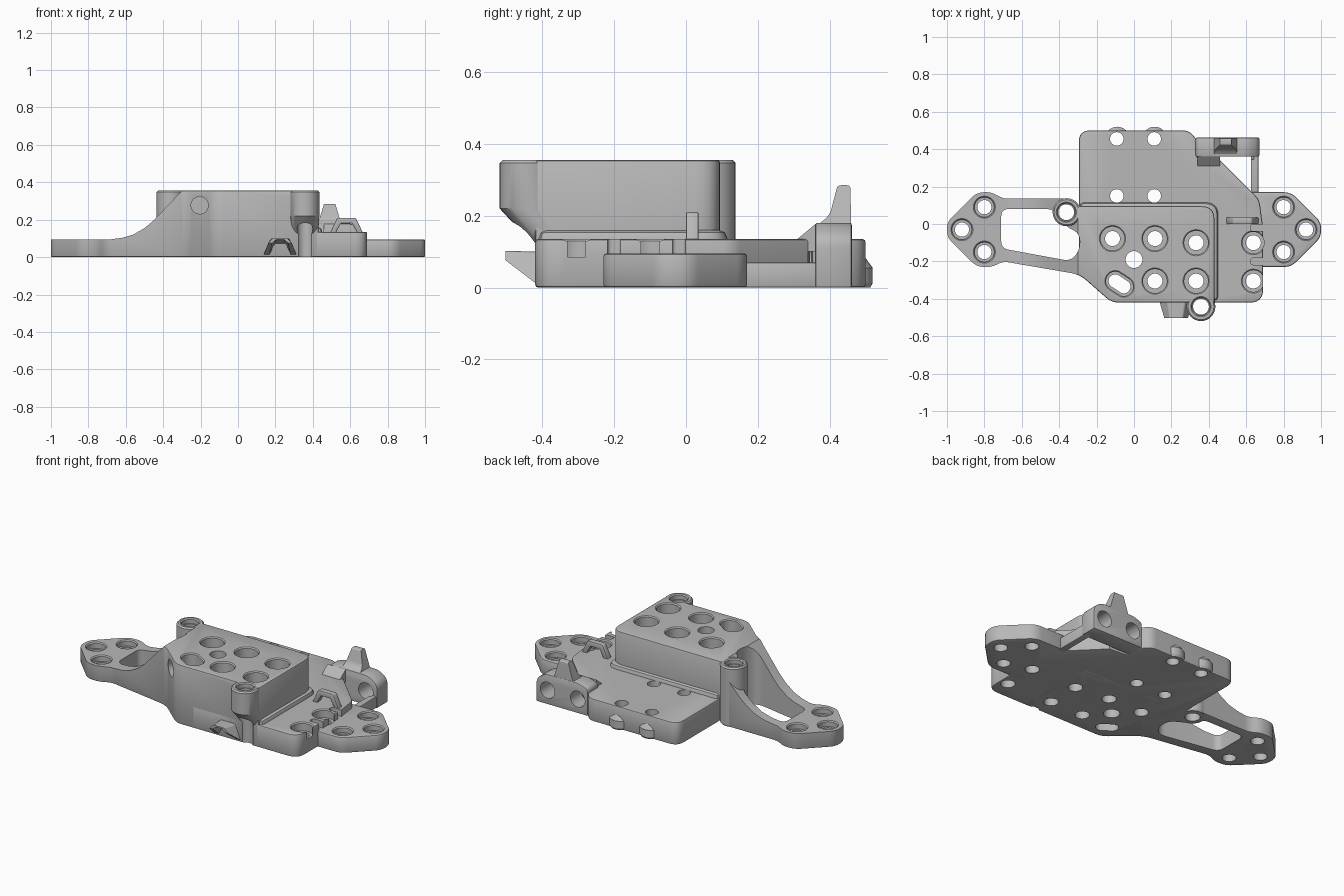
import bpy, bmesh, math
from mathutils import Vector

cube = bpy.data.objects.get("Cube")
if cube:
    bpy.data.objects.remove(cube, do_unlink=True)

grey = bpy.data.materials.new("machined grey")
grey.use_nodes = True
grey.diffuse_color = (0.48, 0.48, 0.48, 1)
grey.node_tree.nodes["Principled BSDF"].inputs["Base Color"].default_value = (0.48, 0.48, 0.48, 1)

parts, cutters = [], []


def finish(name, bm, cutter=False):
    bmesh.ops.recalc_face_normals(bm, faces=bm.faces)
    mesh = bpy.data.meshes.new(name)
    bm.to_mesh(mesh)
    bm.free()
    mesh.materials.append(grey)
    ob = bpy.data.objects.new(name, mesh)
    bpy.context.collection.objects.link(ob)
    ob.hide_render = cutter
    (cutters if cutter else parts).append(ob)
    return ob


def rounded(points):
    # Corners given as (u, v, radius); zero or missing radius stays sharp
    out = []
    for i, p in enumerate(points):
        c = Vector(p[:2])
        r = p[2] if len(p) > 2 else 0
        if not r:
            out.append(c)
            continue
        a = c + (Vector(points[i - 1][:2]) - c).normalized() * r
        b = c + (Vector(points[(i + 1) % len(points)][:2]) - c).normalized() * r
        for k in range(7):
            t = k / 6
            out.append(a * (1 - t) ** 2 + c * 2 * t * (1 - t) + b * t * t)
    return out


def add_prism(bm, points, lo, hi, axis="z"):
    place = {"z": lambda p, w: (p[0], p[1], w),
             "y": lambda p, w: (p[0], w, p[1]),
             "x": lambda p, w: (w, p[0], p[1])}[axis]
    flat = rounded(points)
    low = [bm.verts.new(place(p, lo)) for p in flat]
    high = [bm.verts.new(place(p, hi)) for p in flat]
    bm.faces.new(low)
    bm.faces.new(high)
    for i in range(len(flat)):
        bm.faces.new((low[i - 1], low[i], high[i], high[i - 1]))
    return low, high


def prism(name, points, lo, hi, axis="z", bevel=0.0, cutter=False):
    bm = bmesh.new()
    add_prism(bm, points, lo, hi, axis)
    ob = finish(name, bm, cutter)
    if bevel:
        mod = ob.modifiers.new("edge", "BEVEL")
        mod.width, mod.segments = bevel, 2
        mod.limit_method, mod.angle_limit = "ANGLE", math.radians(45)
    return ob


def add_lathe(bm, x, y, rings, stretch=None, n=32):
    # Stack of (radius, height) circles, optionally pulled into a slot
    loops = []
    for r, z in rings:
        loop = []
        for k in range(n):
            d = Vector((math.cos(math.tau * k / n), math.sin(math.tau * k / n)))
            p = Vector((x, y)) + d * r
            if stretch and d.dot(stretch) > 0:
                p += stretch
            loop.append(bm.verts.new((p.x, p.y, z)))
        loops.append(loop)
    for a, b in zip(loops, loops[1:]):
        for i in range(n):
            bm.faces.new((a[i - 1], a[i], b[i], b[i - 1]))
    bm.faces.new(loops[0])
    bm.faces.new(loops[-1])
    return loops


def circle(cx, cy, r, n=28):
    return [(cx + r * math.cos(math.tau * k / n), cy + r * math.sin(math.tau * k / n)) for k in range(n)]


TOP, DECK, PLATE = 0.355, 0.135, 0.095

# Raised block with the left arm and left end plate
block = prism("block_and_left_arm", [
    (0.43, 0.095, 0.07), (-0.3, 0.095), (-0.36, 0.135), (-0.7, 0.135, 0.03), (-0.76, 0.17, 0.03),
    (-0.84, 0.17, 0.04), (-1, 0.01, 0.035), (-1, -0.07, 0.035), (-0.84, -0.23, 0.04),
    (-0.76, -0.23, 0.03), (-0.7, -0.2, 0.03), (-0.29, -0.27, 0.05), (-0.12, -0.42, 0.04),
    (0.43, -0.42)], 0, TOP, bevel=0.008)
arm_sweep = prism("arm_sweep_cutter", [
    (-1.1, PLATE), (-0.68, PLATE), (-0.62, 0.103), (-0.56, 0.12), (-0.5, 0.155), (-0.45, 0.197),
    (-0.4, 0.25), (-0.295, 0.36), (-0.295, 0.5), (-1.1, 0.5)], -0.6, 0.6, "y", cutter=True)
arm_window = prism("arm_window_cutter", [
    (-0.71, 0.08, 0.04), (-0.43, 0.08, 0.04), (-0.37, -0.01, 0.04), (-0.29, -0.05, 0.04),
    (-0.29, -0.13, 0.03), (-0.33, -0.2, 0.05), (-0.71, -0.13, 0.04)], -0.1, 0.5, cutter=True)

# Low deck, block foot fillet and right end plate
prism("deck", [
    (-0.295, -0.2), (-0.295, 0.5, 0.06), (0.3, 0.5, 0.04), (0.34, 0.44), (0.34, 0.35), (0.46, 0.34),
    (0.67, 0.13, 0.03), (0.69, -0.02, 0.03), (0.69, -0.42, 0.07), (0.0, -0.42)], 0, DECK, bevel=0.008)
prism("block_foot_fillet", [
    (0.45, 0.115, 0.07), (-0.29, 0.115), (-0.29, -0.2), (0.0, -0.41), (0.45, -0.41)],
    0.02, DECK + 0.025, bevel=0.022)
prism("right_end_plate", [
    (0.6, 0.17), (0.84, 0.17, 0.04), (1, 0.01, 0.035), (1, -0.07, 0.035), (0.84, -0.23, 0.04),
    (0.6, -0.23)], 0, PLATE, bevel=0.008)

# Corner bosses of the block, the front one leaning back underneath
bm = bmesh.new()
add_lathe(bm, -0.36, 0.063, [(0.07, 0), (0.075, 0.008), (0.075, TOP - 0.008), (0.067, TOP)])
finish("left_boss", bm)
bm = bmesh.new()
loops = add_lathe(bm, 0.358, -0.442, [(0.07, DECK - 0.02), (0.077, 0.22), (0.077, TOP - 0.008), (0.069, TOP)])
for v in loops[0]:
    v.co.y += 0.09
finish("front_boss", bm)

# Rounded bumps on the rear edge
for i, x in enumerate((-0.09, 0.11)):
    bm = bmesh.new()
    add_lathe(bm, x, 0.453, [(0.06, 0), (0.067, 0.012), (0.067, 0.055), (0.045, 0.085)])
    finish(f"rear_bump_{i + 1}", bm)

# Rear right lug with ramp, fin and side bar
prism("rear_lug", [(0.33, 0), (0.33, 0.16, 0.02), (0.39, 0.18, 0.02), (0.61, 0.18, 0.03),
                   (0.67, 0.14, 0.03), (0.67, 0)], 0.36, 0.462, "y", bevel=0.006)
prism("lug_ramp", [(0.3, 0.1), (0.31, DECK), (0.362, 0.178), (0.362, 0.1)], 0.34, 0.46, "x")
bm = bmesh.new()
low, high = add_prism(bm, [(0.36, 0.17), (0.4, 0.2, 0.02), (0.422, 0.285, 0.01), (0.458, 0.285, 0.01),
                           (0.46, 0.17)], 0, 1, "x")
for side, loop in ((-1, low), (1, high)):
    for v in loop:
        v.co.x = 0.49 + side * (0.065 - 0.035 * (v.co.z - 0.17) / 0.115)
finish("lug_fin", bm)
prism("side_bar", [(0.625, 0.1), (0.665, 0.1), (0.665, 0.4), (0.625, 0.4)], 0, 0.07, bevel=0.006)


# Arched wire clips
def arch(cx, z, half, top, wall):
    return [(cx - half, z), (cx - half + 0.04, top, 0.012), (cx + half - 0.04, top, 0.012), (cx + half, z),
            (cx + half - wall, z), (cx + half - 0.06, top - wall), (cx - half + 0.06, top - wall),
            (cx - half + wall, z)]


prism("deck_clip", arch(0.58, DECK - 0.01, 0.09, 0.21, 0.03), 0, 0.035, "y", bevel=0.004)
bm = bmesh.new()
front, back = add_prism(bm, arch(0.225, 0.005, 0.09, 0.1, 0.03), -0.503, -0.41, "y")
for v in front:
    v.co.z = 0.075 + v.co.z * 0.27
    v.co.x = 0.225 + (v.co.x - 0.225) * 0.7
finish("front_clip", bm)

# Screw holes, stepped where the head sits in a counterbore
bm = bmesh.new()


def hole(x, y, r, top=0.4, head=0, depth=0, stretch=None):
    rings = [(r, -0.02), (r, top + 0.02)]
    if head:
        rings = [(r, -0.02), (r, top - depth), (head, top - depth), (head, top - 0.006), (head + 0.03, top + 0.024)]
    add_lathe(bm, x, y, rings, stretch)


for x, y in ((-0.115, -0.078), (0.112, -0.078), (0.332, -0.1), (0.112, -0.305), (0.332, -0.305)):
    hole(x, y, 0.04, TOP, 0.064, 0.08)
hole(0, -0.19, 0.045, TOP)
hole(-0.1, -0.305, 0.036, TOP, 0.05, 0.08, Vector((0.045, -0.03)))
for x, y in ((-0.362, 0.063), (0.358, -0.442)):
    hole(x, y, 0.042, TOP, 0.048, 0.03)
for x, y in ((-0.092, 0.455), (0.108, 0.455), (-0.092, 0.15), (0.108, 0.15)):
    hole(x, y, 0.036, DECK)
for y in (-0.1, -0.305):
    hole(0.638, y, 0.04, DECK, 0.058, 0.05)
for s in (-1, 1):
    for x, y in ((0.8, 0.09), (0.8, -0.15), (0.92, -0.03)):
        hole(s * x, y, 0.038, PLATE, 0.053, 0.035)
screws = finish("screw_hole_cutter", bm, True)

# Cross holes and edge slots
bm = bmesh.new()
add_prism(bm, circle(-0.205, 0.277, 0.046), -0.5, -0.2, "y")
for x in (0.395, 0.595):
    add_prism(bm, circle(x, 0.085, 0.048), 0.345, 0.55, "y")
for y in (-0.2, -0.02):
    add_prism(bm, [(0.625, y - 0.018, 0.012), (0.75, y - 0.018), (0.75, y + 0.018), (0.625, y + 0.018, 0.012)],
              PLATE, 0.3)
crossing = finish("side_cutter", bm, True)

# Cut the parts, then bake the result and smooth the curved faces
for ob in parts:
    tools = [screws, crossing]
    if ob is block:
        tools = [arm_sweep, arm_window] + tools
    for tool in tools:
        mod = ob.modifiers.new("cut", "BOOLEAN")
        mod.operation, mod.solver, mod.object = "DIFFERENCE", "EXACT", tool
bpy.context.view_layer.update()
graph = bpy.context.evaluated_depsgraph_get()
baked = [bpy.data.meshes.new_from_object(ob.evaluated_get(graph)) for ob in parts]
for ob, mesh in zip(parts, baked):
    ob.modifiers.clear()
    ob.data = mesh
for ob in cutters:
    bpy.data.objects.remove(ob, do_unlink=True)
bpy.ops.object.select_all(action="DESELECT")
for ob in parts:
    ob.select_set(True)
bpy.context.view_layer.objects.active = parts[0]
bpy.ops.object.shade_smooth_by_angle(angle=math.radians(30))
